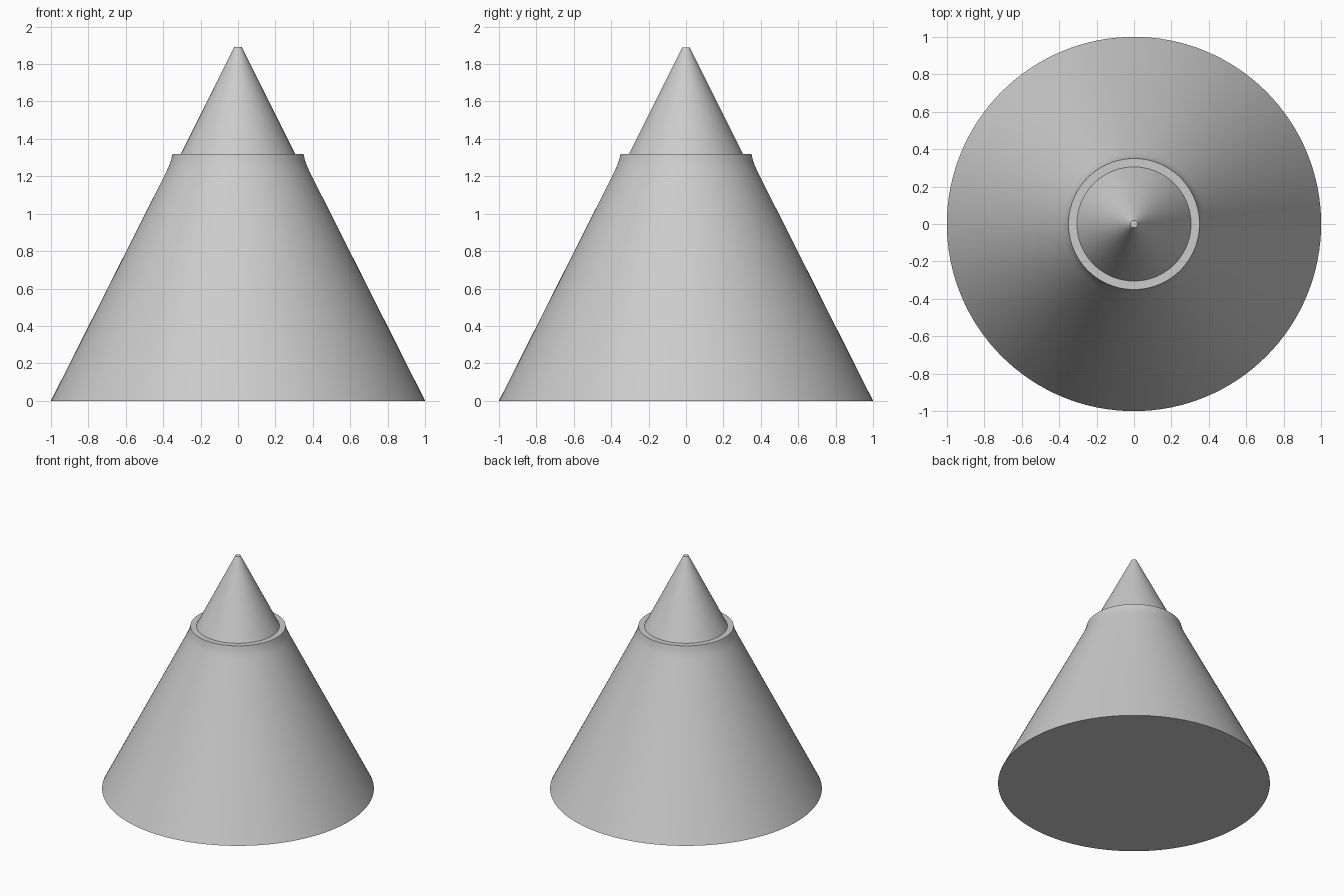
import bpy
import bmesh
import math

cube = bpy.data.objects.get("Cube")
if cube:
    bpy.data.objects.remove(cube, do_unlink=True)

grey = bpy.data.materials.new("light grey")
grey.use_nodes = True
colour = (0.6, 0.6, 0.6, 1)
grey.diffuse_color = colour
grey.node_tree.nodes["Principled BSDF"].inputs["Base Color"].default_value = colour


def lathe(name, profile, sides=128):
    """Spin a (radius, height) profile about z and cap both ends."""
    bm = bmesh.new()
    rings = []
    for r, z in profile:
        rings.append([bm.verts.new((r * math.cos(math.tau * i / sides),
                                    r * math.sin(math.tau * i / sides), z))
                      for i in range(sides)])
    for low, high in zip(rings, rings[1:]):
        for i in range(sides):
            j = (i + 1) % sides
            bm.faces.new((low[i], low[j], high[j], high[i]))
    bm.faces.new(rings[0][::-1])
    bm.faces.new(rings[-1])
    mesh = bpy.data.meshes.new(name)
    bm.to_mesh(mesh)
    bm.free()
    mesh.materials.append(grey)
    obj = bpy.data.objects.new(name, mesh)
    bpy.context.collection.objects.link(obj)
    bpy.ops.object.select_all(action="DESELECT")
    obj.select_set(True)
    bpy.context.view_layer.objects.active = obj
    bpy.ops.object.shade_smooth_by_angle(angle=math.radians(30))
    return obj


# Wide skirt, curving up into a short upright collar
lathe("cone_body", [(1, 0), (0.385, 1.22), (0.369, 1.255),
                    (0.358, 1.285), (0.35, 1.32)])

# Narrow tip with a tiny flat end, standing inside the collar
lathe("cone_tip", [(0.305, 1.32), (0.02, 1.89)])
